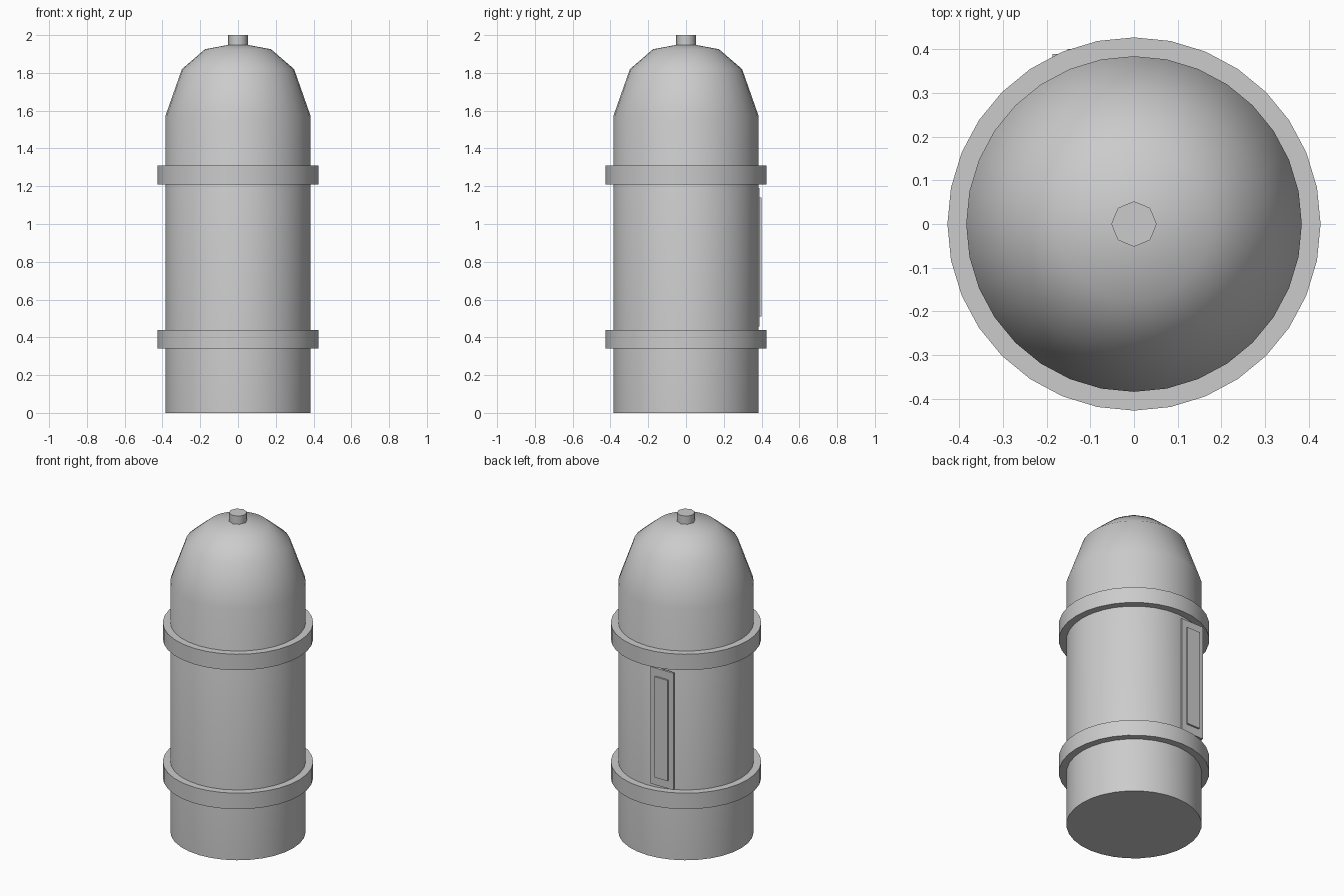
import bpy, bmesh, math

if "Cube" in bpy.data.objects:
    bpy.data.objects.remove(bpy.data.objects["Cube"])

grey = bpy.data.materials.new("plain_grey")
grey.diffuse_color = (0.6, 0.6, 0.6, 1)
grey.use_nodes = True
grey.node_tree.nodes["Principled BSDF"].inputs["Base Color"].default_value = grey.diffuse_color


def finish(name, bm, angle=None):
    bmesh.ops.recalc_face_normals(bm, faces=bm.faces)
    me = bpy.data.meshes.new(name)
    bm.to_mesh(me)
    bm.free()
    me.materials.append(grey)
    ob = bpy.data.objects.new(name, me)
    bpy.context.collection.objects.link(ob)
    if angle:
        bpy.ops.object.select_all(action='DESELECT')
        ob.select_set(True)
        bpy.context.view_layer.objects.active = ob
        bpy.ops.object.shade_smooth_by_angle(angle=math.radians(angle))
    return ob


def lathe(name, profile, sides, closed=False):
    """Revolve (radius, z) points; radius 0 makes a single pole vertex."""
    bm = bmesh.new()
    rings = []
    for r, z in profile:
        if r == 0:
            rings.append([bm.verts.new((0, 0, z))] * sides)
        else:
            rings.append([bm.verts.new((r * math.cos(i * math.tau / sides),
                                        r * math.sin(i * math.tau / sides), z))
                          for i in range(sides)])
    pairs = list(zip(rings, rings[1:]))
    if closed:
        pairs.append((rings[-1], rings[0]))
    for a, b in pairs:
        for i in range(sides):
            j = (i + 1) % sides
            bm.faces.new(list(dict.fromkeys((a[i], a[j], b[j], b[i]))))
    if not closed:
        for ring in (rings[0], rings[-1]):
            if len(set(ring)) == sides:
                bm.faces.new(ring)
    return finish(name, bm, 50 if sides < 16 else 40)


def box(name, x0, x1, y0, y1, z0, z1):
    bm = bmesh.new()
    bmesh.ops.create_cube(bm, size=1)
    for v in bm.verts:
        v.co = (x1 if v.co.x > 0 else x0,
                y1 if v.co.y > 0 else y0,
                z1 if v.co.z > 0 else z0)
    return finish(name, bm)


# Cylindrical body with rounded top
lathe("body", [(0.384, 0), (0.384, 1.573), (0.297, 1.82), (0.175, 1.925), (0, 1.958)], 32)

# Two raised bands
for name, z in (("lower_band", 0.34), ("upper_band", 1.21)):
    lathe(name, [(0.375, z), (0.427, z), (0.427, z + 0.1), (0.375, z + 0.1)], 32, closed=True)

# Small cap on top
lathe("top_cap", [(0.052, 1.93), (0.052, 2.0)], 8)

# Thin flat panel on the back, off centre, with a smaller raised plate
box("back_panel", -0.186, -0.028, 0.376, 0.389, 0.458, 1.19)
box("back_panel_plate", -0.152, -0.062, 0.385, 0.400, 0.51, 1.14)
